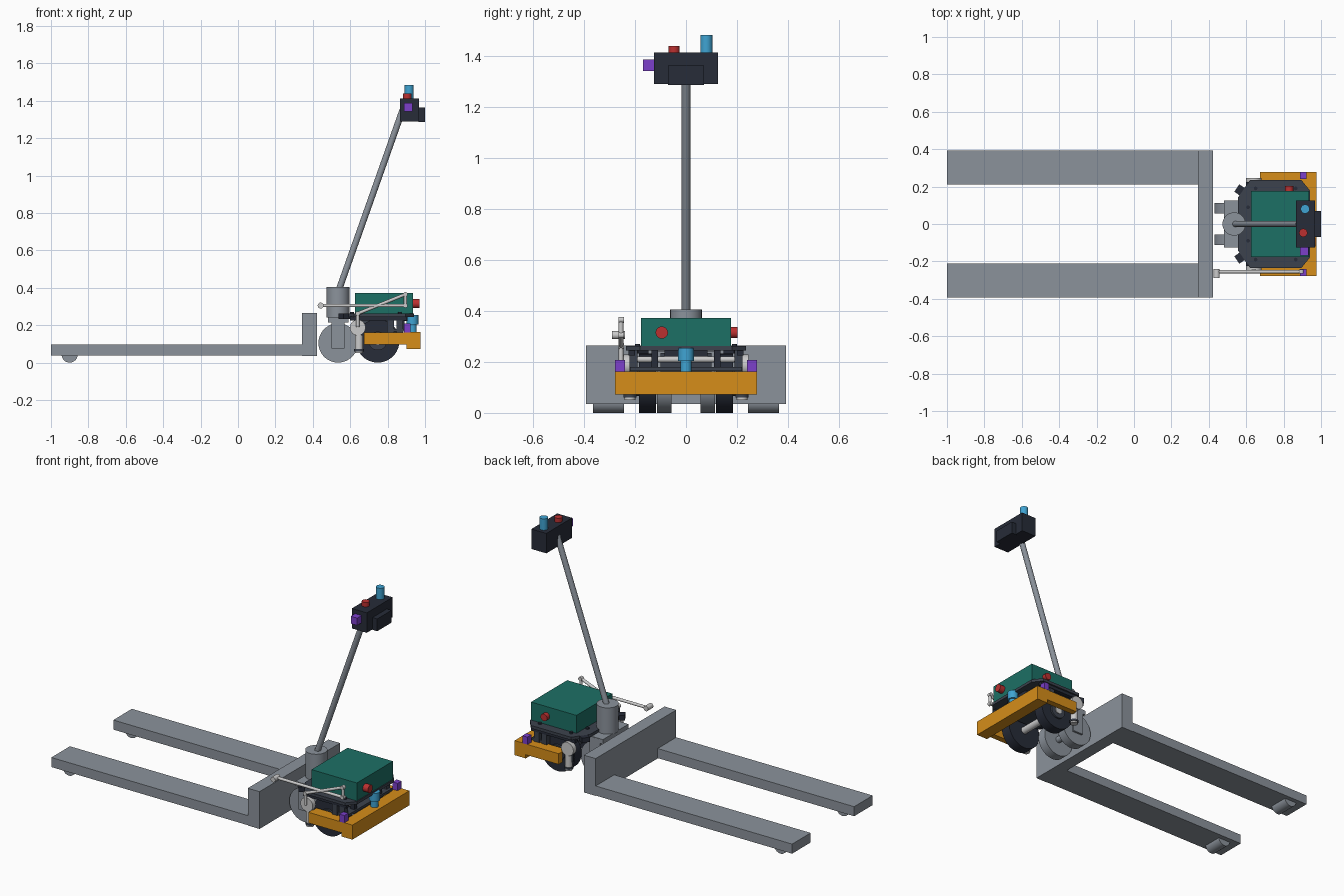
import bpy, bmesh, math
from mathutils import Vector

if "Cube" in bpy.data.objects:
    bpy.data.objects.remove(bpy.data.objects["Cube"])


def mat(name, r, g, b):
    m = bpy.data.materials.new(name)
    m.diffuse_color = (r, g, b, 1)
    m.use_nodes = True
    m.node_tree.nodes["Principled BSDF"].inputs["Base Color"].default_value = m.diffuse_color
    return m


STEEL = mat("steel", 0.26, 0.29, 0.33)
LIGHT = mat("light_metal", 0.58, 0.58, 0.56)
DARK = mat("dark", 0.02, 0.025, 0.04)
FRAME = mat("frame", 0.045, 0.055, 0.075)
TEAL = mat("teal", 0.012, 0.16, 0.13)
ORANGE = mat("orange", 0.67, 0.27, 0.01)
BLUE = mat("blue", 0.05, 0.37, 0.65)
PURPLE = mat("purple", 0.2, 0.05, 0.6)
RED = mat("red", 0.5, 0.03, 0.03)


def finish(bm, name, m, smooth=False):
    bmesh.ops.recalc_face_normals(bm, faces=bm.faces)
    me = bpy.data.meshes.new(name)
    bm.to_mesh(me)
    bm.free()
    ob = bpy.data.objects.new(name, me)
    bpy.context.collection.objects.link(ob)
    me.materials.append(m)
    if smooth:
        bpy.ops.object.select_all(action='DESELECT')
        ob.select_set(True)
        bpy.context.view_layer.objects.active = ob
        bpy.ops.object.shade_smooth_by_angle(angle=math.radians(35))
    return ob


def box(name, x, y, z, m):
    """Box from (min, max) ranges."""
    bm = bmesh.new()
    bmesh.ops.create_cube(bm, size=1)
    for v in bm.verts:
        v.co = [(r[0] + r[1]) / 2 + c * (r[1] - r[0]) for r, c in zip((x, y, z), v.co)]
    return finish(bm, name, m)


def rod(name, a, b, r, m, n=32):
    """Cylinder from point a to point b."""
    a, b = Vector(a), Vector(b)
    bm = bmesh.new()
    bmesh.ops.create_cone(bm, cap_ends=True, segments=n, radius1=r, radius2=r, depth=(b - a).length)
    rot = (b - a).to_track_quat('Z', 'Y')
    for v in bm.verts:
        v.co = rot @ v.co + (a + b) / 2
    return finish(bm, name, m, True)


def prism(name, pts, z0, z1, m):
    """Flat outline in xy, extruded in z."""
    bm = bmesh.new()
    f = bm.faces.new([bm.verts.new((x, y, z0)) for x, y in pts])
    ext = bmesh.ops.extrude_face_region(bm, geom=[f])["geom"]
    bmesh.ops.translate(bm, vec=(0, 0, z1 - z0), verts=[v for v in ext if isinstance(v, bmesh.types.BMVert)])
    return finish(bm, name, m)


# pallet truck: back plate and steering column
box("back_plate", (0.342, 0.422), (-0.393, 0.393), (0.035, 0.265), STEEL)
rod("steering_column", (0.535, 0, 0.24), (0.535, 0, 0.405), 0.062, STEEL, 48)
box("yoke_top", (0.48, 0.59), (-0.125, 0.125), (0.215, 0.243), STEEL)
rod("steer_axle", (0.535, -0.125, 0.105), (0.535, 0.125, 0.105), 0.02, STEEL)
rod("tiller", (0.54, 0, 0.39), (0.88, 0, 1.35), 0.017, STEEL)

# tiller head with its controls
box("tiller_head", (0.866, 0.968), (-0.126, 0.126), (1.29, 1.413), DARK)
box("head_panel", (0.966, 1.0), (-0.07, 0.07), (1.287, 1.363), DARK)
rod("head_beacon", (0.915, 0.08, 1.41), (0.915, 0.08, 1.483), 0.024, BLUE)
rod("head_button", (0.905, -0.047, 1.41), (0.905, -0.047, 1.44), 0.022, RED)
box("head_sensor", (0.888, 0.932), (-0.168, -0.124), (1.342, 1.387), PURPLE)

# electronics case with stop buttons
box("control_case", (0.625, 0.935), (-0.176, 0.176), (0.262, 0.373), TEAL)
rod("stop_button_front", (0.93, -0.095, 0.315), (0.97, -0.095, 0.315), 0.024, RED)
rod("stop_button_side", (0.83, 0.17, 0.315), (0.83, 0.202, 0.315), 0.022, RED)

# chamfered deck plate
half = [(0.555, 0.14), (0.62, 0.235), (0.895, 0.235), (0.94, 0.18)]
prism("deck_plate", half + [(x, -y) for x, y in reversed(half)], 0.244, 0.262, FRAME)
box("cross_beam", (0.875, 0.905), (-0.085, 0.085), (0.222, 0.246), DARK)
box("drive_housing", (0.66, 0.83), (-0.1, 0.1), (0.15, 0.235), FRAME)
rod("drive_axle", (0.747, -0.2, 0.116), (0.747, 0.2, 0.116), 0.022, LIGHT)
rod("cross_tube", (0.86, -0.2, 0.21), (0.86, 0.2, 0.21), 0.012, LIGHT)
box("bumper_mount", (0.83, 0.9), (-0.22, 0.22), (0.165, 0.18), FRAME)

# bumper
box("bumper_bar", (0.9, 0.976), (-0.278, 0.278), (0.073, 0.163), ORANGE)
rod("lidar_neck", (0.933, 0, 0.16), (0.933, 0, 0.205), 0.022, BLUE)
rod("lidar_head", (0.933, 0, 0.203), (0.933, 0, 0.255), 0.031, BLUE)

# parts repeated on both sides
for s, side in ((1, "left"), (-1, "right")):
    def yr(a, b):
        return tuple(sorted((s * a, s * b)))

    box("fork_" + side, (-1, 0.345), yr(0.212, 0.393), (0.037, 0.096), STEEL)
    rod("fork_roller_" + side, (-0.9, s * 0.243, 0.043), (-0.9, s * 0.365, 0.043), 0.043, STEEL)
    rod("steer_wheel_" + side, (0.535, s * 0.056, 0.105), (0.535, s * 0.113, 0.105), 0.105, STEEL, 48)
    box("yoke_leg_" + side, (0.5, 0.57), yr(0.113, 0.126), (0.075, 0.24), STEEL)

    # drive wheel and its hub
    rod("drive_wheel_" + side, (0.747, s * 0.117, 0.116), (0.747, s * 0.184, 0.116), 0.116, DARK, 48)
    rod("wheel_hub_" + side, (0.747, s * 0.18, 0.116), (0.747, s * 0.195, 0.116), 0.05, FRAME)

    # bumper arm and its corner sensor
    box("bumper_arm_" + side, (0.675, 0.91), yr(0.24, 0.278), (0.096, 0.162), ORANGE)
    box("arm_rib_" + side, (0.68, 0.91), yr(0.205, 0.24), (0.145, 0.162), ORANGE)
    box("bumper_sensor_" + side, (0.888, 0.922), yr(0.24, 0.279), (0.162, 0.208), PURPLE)

    # frame posts under the deck
    for x in (0.815, 0.865):
        box("frame_post_" + side, (x - 0.018, x + 0.018), yr(0.19, 0.222), (0.15, 0.246), FRAME)
    box("inner_post_" + side, (0.86, 0.89), yr(0.11, 0.135), (0.165, 0.246), DARK)
    box("deck_rail_" + side, (0.6, 0.9), yr(0.2, 0.225), (0.225, 0.246), DARK)

    # clamp disc, its bracket and vertical actuator
    rod("clamp_disc_" + side, (0.64, s * 0.215, 0.187), (0.64, s * 0.245, 0.187), 0.042, LIGHT)
    box("clamp_bracket_" + side, (0.625, 0.655), yr(0.205, 0.225), (0.1, 0.246), FRAME)
    rod("actuator_" + side, (0.647, s * 0.22, 0.05), (0.647, s * 0.22, 0.147), 0.022, LIGHT)
    rod("actuator_collar_" + side, (0.647, s * 0.22, 0.06), (0.647, s * 0.22, 0.072), 0.026, FRAME)

    # angled corner sensor at the deck's rear chamfer
    c, d = Vector((0.568, s * 0.18)), Vector((-0.56, s * 0.83)).normalized()
    d = Vector((-0.83, s * 0.56))
    t = Vector((-d.y, d.x))
    prism("deck_sensor_" + side,
          [c + d * 0.022 * i + t * 0.024 * j for i, j in ((-1, -1), (1, -1), (1, 1), (-1, 1))],
          0.232, 0.262, DARK)

    # deck bolts
    for x, y in ((0.61, 0.09), (0.65, 0.19), (0.865, 0.19)):
        rod("deck_bolt_" + side, (x, s * y, 0.255), (x, s * y, 0.27), 0.01, DARK, 12)

# lever linkage on the right side
Y = -0.255
path = [(0.435, 0.305), (0.895, 0.305), (0.895, 0.365), (0.64, 0.262), (0.64, 0.19)]
for i, (p, q) in enumerate(zip(path, path[1:])):
    rod("lever_link_%d" % i, (p[0], Y, p[1]), (q[0], Y, q[1]), 0.009, LIGHT, 16)
for x, z in path[1:4]:
    rod("lever_joint", (x, Y - 0.01, z), (x, Y + 0.012, z), 0.012, LIGHT, 20)
rod("lever_knob", (0.442, -0.29, 0.305), (0.442, -0.24, 0.305), 0.016, LIGHT, 24)
